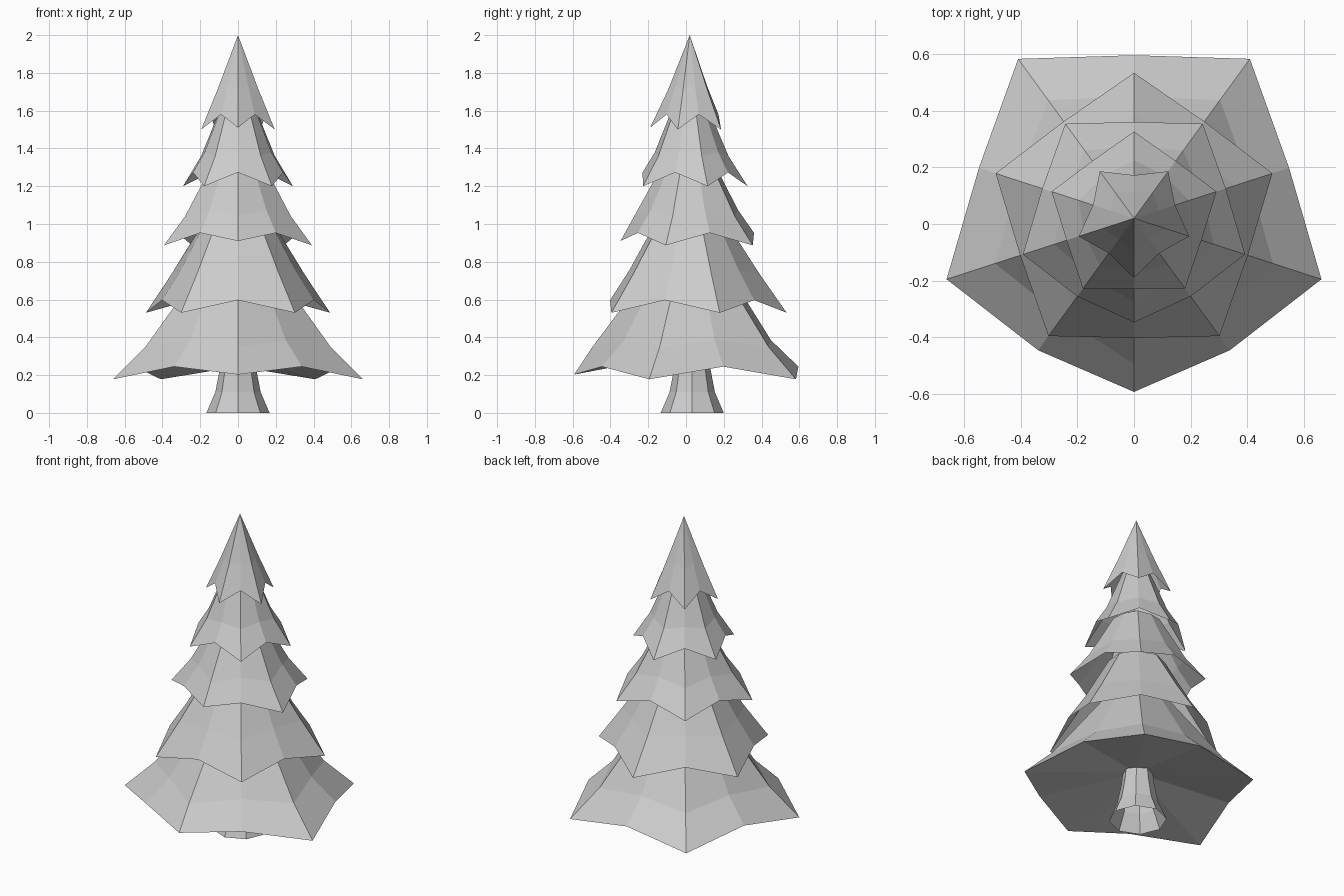
import bpy
import bmesh
from math import cos, sin, pi

cube = bpy.data.objects.get("Cube")
if cube:
    bpy.data.objects.remove(cube, do_unlink=True)

grey = bpy.data.materials.new("light grey")
grey.use_nodes = True
colour = (0.6, 0.6, 0.6, 1)
grey.diffuse_color = colour
grey.node_tree.nodes["Principled BSDF"].inputs["Base Color"].default_value = colour


def finish(bm, name, y):
    mesh = bpy.data.meshes.new(name)
    bm.to_mesh(mesh)
    bm.free()
    mesh.materials.append(grey)
    obj = bpy.data.objects.new(name, mesh)
    obj.location.y = y
    bpy.context.collection.objects.link(obj)


def bridge(bm, rings):
    """Join rings listed from the bottom up, facing outward."""
    for a, b in zip(rings, rings[1:]):
        n = len(a)
        for i in range(n):
            j = (i + 1) % n
            bm.faces.new((a[i], a[j], b[j], b[i]))


def fan(bm, ring, z):
    """Close a ring with a point; the ring order decides the facing."""
    centre = bm.verts.new((0, 0, z))
    for i, v in enumerate(ring):
        bm.faces.new((v, ring[(i + 1) % len(ring)], centre))


def tier(name, profile, top, front_tip=None, under=None):
    """Five-pointed skirt; each profile row is tip radius, tip z, valley radius, valley z."""
    turn = 0 if front_tip else 1
    bm = bmesh.new()
    rings = []
    for row, (tip_r, tip_z, dip_r, dip_z) in enumerate(profile):
        ring = []
        for k in range(10):
            is_tip = (k + turn) % 2 == 0
            r, z = (tip_r, tip_z) if is_tip else (dip_r, dip_z)
            if row == 0 and k == 0 and front_tip:
                r, z = front_tip
            a = -pi / 2 + k * pi / 5
            ring.append(bm.verts.new((r * cos(a), r * sin(a), z)))
        rings.append(ring)
    bridge(bm, rings)
    fan(bm, rings[-1], top)
    if under:
        fan(bm, rings[0][::-1], under)
    finish(bm, name, 0.02)


# Foliage, from the ground up: hollow skirts, alternately turned by half a point
tier("bottom_foliage", [(0.695, 0.178, 0.575, 0.245), (0.515, 0.35, 0.43, 0.385),
                        (0.2, 0.77, 0.19, 0.77)], 0.85, (0.612, 0.203), under=0.32)
tier("lower_foliage", [(0.513, 0.53, 0.422, 0.597), (0.37, 0.735, 0.32, 0.755),
                       (0.18, 1.03, 0.17, 1.03)], 1.1)
tier("middle_foliage", [(0.412, 0.887, 0.34, 0.953), (0.295, 1.04, 0.255, 1.075),
                        (0.14, 1.32, 0.13, 1.32)], 1.4, (0.367, 0.91))
tier("upper_foliage", [(0.306, 1.2, 0.25, 1.273), (0.205, 1.36, 0.185, 1.38),
                       (0.09, 1.63, 0.085, 1.63)], 1.72)
tier("top_foliage", [(0.205, 1.5, 0.152, 1.58), (0.115, 1.71, 0.09, 1.735)],
     2.0, (0.21, 1.51))

# Flared eight-sided trunk, open at both ends
bm = bmesh.new()
trunk = []
for r, z in [(0.167, 0), (0.12, 0.11), (0.095, 0.24), (0.085, 0.33)]:
    trunk.append([bm.verts.new((r * cos(k * pi / 4), r * sin(k * pi / 4), z))
                  for k in range(8)])
bridge(bm, trunk)
finish(bm, "trunk", 0.033)
